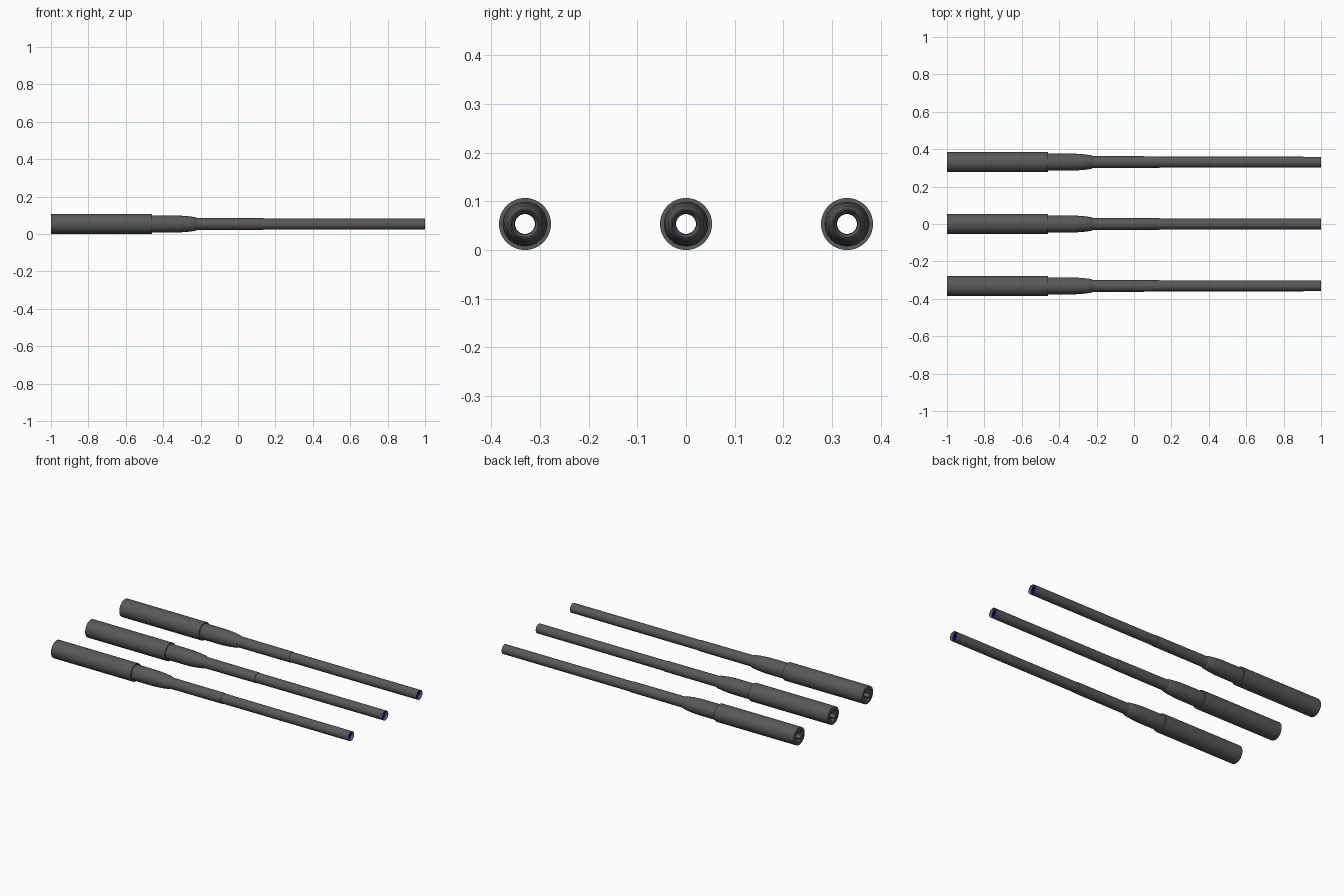
import bpy, math

if "Cube" in bpy.data.objects:
    bpy.data.objects.remove(bpy.data.objects["Cube"])

SEG = 40
AXIS_Z = 0.0535
SPACING = 0.331

steel = bpy.data.materials.new("dark_steel")
steel.diffuse_color = (0.1, 0.1, 0.1, 1)
steel.use_nodes = True
steel.node_tree.nodes["Principled BSDF"].inputs["Base Color"].default_value = steel.diffuse_color
blue = bpy.data.materials.new("blue_liner")
blue.diffuse_color = (0.0, 0.0, 0.2, 1)
blue.use_nodes = True
blue.node_tree.nodes["Principled BSDF"].inputs["Base Color"].default_value = blue.diffuse_color


def make_object(name, verts, faces, y, mat):
    mesh = bpy.data.meshes.new(name)
    mesh.from_pydata(verts, [], faces)
    mesh.materials.append(mat)
    ob = bpy.data.objects.new(name, mesh)
    bpy.context.collection.objects.link(ob)
    ob.location = (0, y, AXIS_Z)
    bpy.ops.object.select_all(action='DESELECT')
    ob.select_set(True)
    bpy.context.view_layer.objects.active = ob
    bpy.ops.object.mode_set(mode='EDIT')
    bpy.ops.mesh.select_all(action='SELECT')
    bpy.ops.mesh.normals_make_consistent(inside=False)
    bpy.ops.object.mode_set(mode='OBJECT')
    bpy.ops.object.shade_smooth_by_angle(angle=math.radians(25))
    return ob


def revolve(name, profile, y, mat, closed):
    """Spin (x, radius) points round the x axis."""
    n = len(profile)
    verts = [(x, r * math.cos(2 * math.pi * s / SEG), r * math.sin(2 * math.pi * s / SEG))
             for s in range(SEG) for x, r in profile]
    faces = []
    for s in range(SEG):
        t = (s + 1) % SEG
        for i in range(n if closed else n - 1):
            j = (i + 1) % n
            faces.append((s * n + i, s * n + j, t * n + j, t * n + i))
    return make_object(name, verts, faces, y, mat)


def sector(name, x0, x1, r0, r1, mid, width, y):
    """Curved block used as a locking lug."""
    k = 5
    verts, faces = [], []
    for i in range(k):
        a = mid + width * (i / (k - 1) - 0.5)
        for x, r in ((x0, r0), (x0, r1), (x1, r1), (x1, r0)):
            verts.append((x, r * math.cos(a), r * math.sin(a)))
    for i in range(k - 1):
        for e in range(4):
            f = (e + 1) % 4
            faces.append((i * 4 + e, i * 4 + f, i * 4 + 4 + f, i * 4 + 4 + e))
    faces += [(0, 1, 2, 3), tuple(4 * (k - 1) + e for e in (3, 2, 1, 0))]
    return make_object(name, verts, faces, y, steel)


# barrel wall: breech recess, stepped and tapered outside, muzzle end
barrel_profile = [
    (-0.90, 0.0215), (-0.90, 0.036), (-1.0, 0.036), (-1.0, 0.0535),
    (-0.46, 0.0535), (-0.46, 0.046), (-0.32, 0.0455), (-0.27, 0.042),
    (-0.23, 0.037), (-0.22, 0.032), (0.135, 0.031), (0.135, 0.029),
    (1.0, 0.0285), (1.0, 0.0275), (0.99, 0.0215)]
# thin liner and recessed muzzle crown
liner_profile = [(-0.90, 0.0205), (0.985, 0.0205), (0.9985, 0.0275)]

for n in range(3):
    y = (n - 1) * SPACING
    revolve(f"barrel_{n}", barrel_profile, y, steel, True)
    revolve(f"bore_liner_{n}", liner_profile, y, blue, False)
    # locking lugs inside the breech
    for k in range(3):
        sector(f"breech_lug_{n}_{k}", -0.998, -0.96, 0.024, 0.037,
               math.pi / 2 + k * 2 * math.pi / 3, math.radians(55), y)
